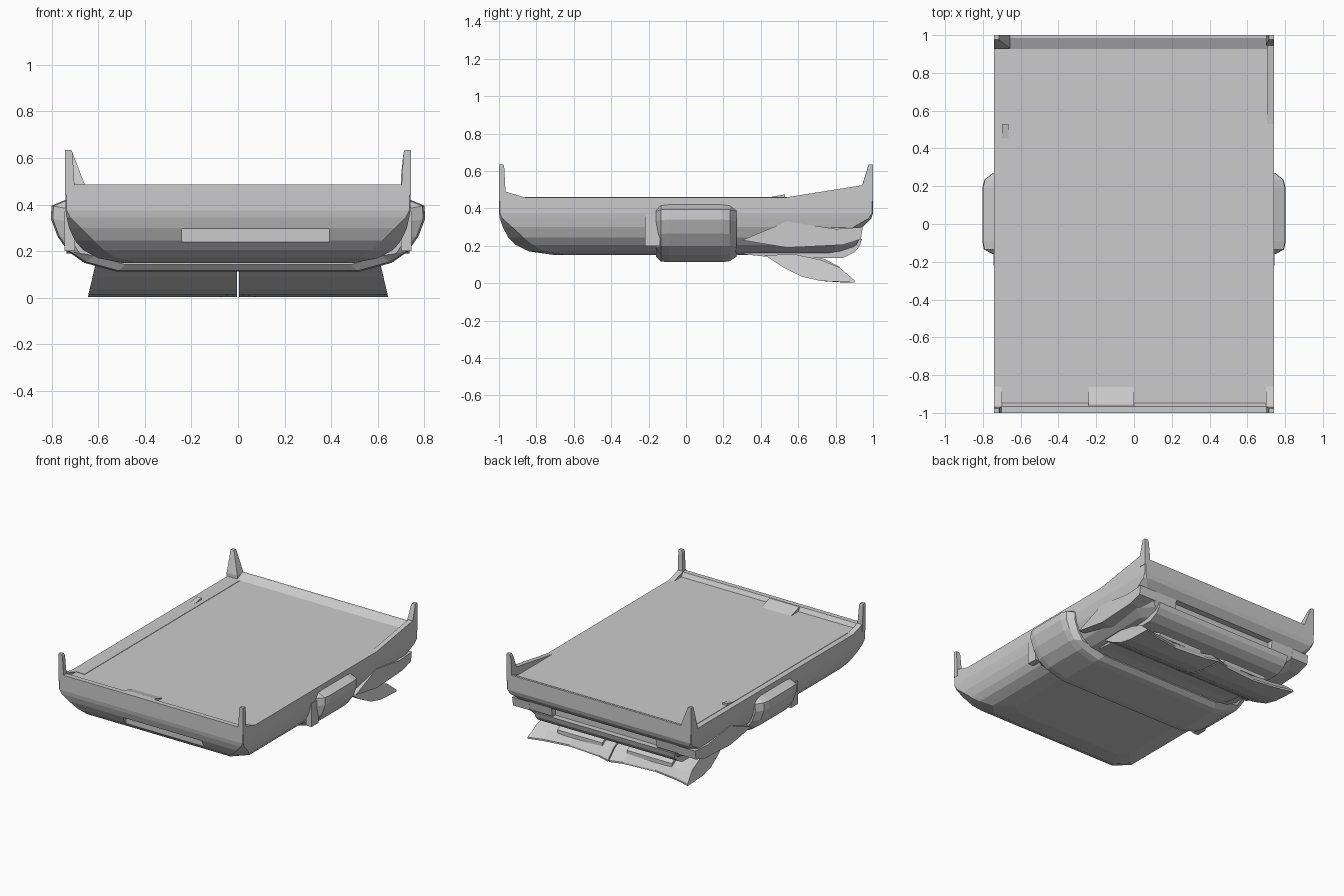
import bpy, bmesh
from mathutils import Vector

if "Cube" in bpy.data.objects:
    bpy.data.objects.remove(bpy.data.objects["Cube"])


def make(name, bm):
    bmesh.ops.recalc_face_normals(bm, faces=bm.faces)
    me = bpy.data.meshes.new(name)
    bm.to_mesh(me)
    bm.free()
    ob = bpy.data.objects.new(name, me)
    bpy.context.collection.objects.link(ob)
    return ob


def loft(name, rings):
    """Skin equal-length closed rings and cap both ends."""
    bm = bmesh.new()
    vs = [[bm.verts.new(p) for p in r] for r in rings]
    n = len(vs[0])
    for a, b in zip(vs, vs[1:]):
        for i in range(n):
            j = (i + 1) % n
            bm.faces.new((a[i], a[j], b[j], b[i]))
    bm.faces.new(vs[0])
    bm.faces.new(vs[-1])
    return make(name, bm)


def rect(x0, x1, y0, y1, z):
    return [(x0, y0, z), (x1, y0, z), (x1, y1, z), (x0, y1, z)]


def box(name, x0, x1, y0, y1, z0, z1):
    return loft(name, [rect(x0, x1, y0, y1, z0), rect(x0, x1, y0, y1, z1)])


def prism_x(name, pts, x0, x1):
    return loft(name, [[(x, y, z) for y, z in pts] for x in (x0, x1)])


def hull_ring(x, y0, y1, c, z):
    """Rectangle in plan with cut corners."""
    return [(-x + c, y0, z), (x - c, y0, z), (x, y0 + c, z), (x, y1 - c, z),
            (x - c, y1, z), (-x + c, y1, z), (-x, y1 - c, z), (-x, y0 + c, z)]


# Boat-shaped hull, stacked plan outlines from keel to deck
hull = loft("hull", [hull_ring(*r) for r in (
    (0.50, -0.70, 0.80, 0.06, 0.150),
    (0.60, -0.84, 0.86, 0.08, 0.170),
    (0.665, -0.91, 0.91, 0.09, 0.205),
    (0.70, -0.95, 0.935, 0.08, 0.245),
    (0.725, -0.98, 0.945, 0.05, 0.300),
    (0.735, -0.995, 0.99, 0.015, 0.345),
    (0.74, -1.0, 1.0, 0.005, 0.375),
    (0.74, -1.0, 1.0, 0.005, 0.458))])

# Recessed slots in the bow, stern and flanks
cutters = [
    box("bow_slot_cutter", -0.24, 0.39, -1.1, -0.945, 0.23, 0.295),
    box("stern_slot_cutter", -0.42, 0.42, 0.90, 1.1, 0.225, 0.30),
    box("keel_slot_cutter", -0.45, 0.45, 0.42, 0.70, 0.10, 0.18)]
for s in (-1, 1):
    cutters.append(box("flank_slot_cutter", min(s * 0.69, s * 0.9), max(s * 0.69, s * 0.9),
                       0.53, 0.90, 0.27, 0.295))
for c in cutters:
    m = hull.modifiers.new("cut", "BOOLEAN")
    m.operation = "DIFFERENCE"
    m.solver = "EXACT"
    m.object = c
    c.hide_render = True
    c.hide_set(True)

# Raised bow and stern rims with sloped inner faces
prism_x("bow_rim", [(-1, 0.44), (-1, 0.487), (-0.965, 0.487), (-0.945, 0.455)], -0.74, 0.74)
prism_x("stern_rim", [(1, 0.44), (1, 0.487), (0.985, 0.487), (0.92, 0.455)], -0.74, 0.74)
prism_x("bow_step", [(-0.97, 0.44), (-0.97, 0.485), (-0.95, 0.485), (-0.86, 0.457)], -0.24, 0.0)

# Rising bulwark on the right stern quarter
prism_x("stern_bulwark", [(0.53, 0.44), (0.53, 0.458), (0.95, 0.525), (1, 0.525), (1, 0.44)],
        0.705, 0.74)


# Corner posts with flared feet: (x side, y side, foot width, foot length, foot top)
def post(name, sx, sy, fx, fy, zf):
    def ring(wx, wy, z):
        x, y = sx * 0.742, sy * 1.0
        return [(x, y, z), (x - sx * wx, y, z), (x - sx * wx, y - sy * wy, z), (x, y - sy * wy, z)]
    loft(name, [ring(fx, fy, 0.44), ring(fx, fy, zf), ring(0.032, 0.028, 0.622),
                ring(0.026, 0.024, 0.635)])


post("bow_post_left", -1, -1, 0.04, 0.035, 0.49)
post("bow_post_right", 1, -1, 0.04, 0.035, 0.49)
post("stern_post_left", -1, 1, 0.085, 0.07, 0.485)
post("stern_post_right", 1, 1, 0.042, 0.055, 0.53)

# Gussets from bow posts down to the side rail
for s in (-1, 1):
    a, b = sorted((s * 0.74, s * 0.70))
    prism_x("bow_gusset", [(-0.98, 0.44), (-0.98, 0.49), (-0.965, 0.49), (-0.86, 0.458), (-0.86, 0.44)], a, b)

# Belt wrapped under the hull, ending in a pod on each flank
half = [(0.74, 0.42), (0.80, 0.395), (0.803, 0.34), (0.775, 0.265), (0.73, 0.20),
        (0.66, 0.15), (0.52, 0.112)]
belt = [(x, z) for x, z in half] + [(-x, z) for x, z in reversed(half)]


def belt_ring(y, k):
    return [(x * (1 - 0.07 * k), y, z + (0.03 if z < 0.2 else -0.01) * k) for x, z in belt]


loft("side_pod_belt", [belt_ring(-0.16, 1), belt_ring(-0.135, 0.15), belt_ring(-0.09, 0),
                       belt_ring(0.19, 0), belt_ring(0.235, 0.2), belt_ring(0.27, 1)])
# Raised plates around the pods
for s in (-1, 1):
    a, b = sorted((s * 0.70, s * 0.745))
    box("pod_bracket", a, b, -0.22, -0.14, 0.20, 0.37)

# Stern machinery housing above the fins
prism_x("stern_housing", [(0.30, 0.155), (0.50, 0.135), (0.84, 0.135), (0.90, 0.165),
                          (0.93, 0.20), (0.94, 0.235), (0.50, 0.235)], -0.56, 0.56)
for s in (-1, 1):
    a, b = sorted((s * 0.60, s * 0.735))
    prism_x("quarter_fairing", [(0.30, 0.23), (0.54, 0.19), (0.84, 0.205), (0.935, 0.235),
                                (0.945, 0.30), (0.80, 0.29), (0.54, 0.33)], a, b)


# Paired steering fins: lens sections lofted sideways, thick at both ends
def fin_ring(x, tail, top, dx):
    pts = [(0.42, 0.150), (0.52, 0.085), (0.62, 0.035), (0.72, 0.012), (tail, 0.004),
           (tail, 0.016), (0.82, top), (0.72, 0.125), (0.58, 0.155)]
    return [(x + dx * (0.15 - z) / 0.15, y, z) for y, z in pts]


for s, side in ((-1, "left"), (1, "right")):
    loft("steering_fin_" + side, [fin_ring(s * 0.004, 0.89, 0.085, 0),
                                  fin_ring(s * 0.10, 0.86, 0.065, 0),
                                  fin_ring(s * 0.34, 0.84, 0.055, 0),
                                  fin_ring(s * 0.52, 0.87, 0.07, s * 0.02),
                                  fin_ring(s * 0.61, 0.90, 0.085, s * 0.035)])
    # Raised plate on each fin
    a, b = sorted((s * 0.10, s * 0.46))
    prism_x("fin_plate", [(0.62, 0.10), (0.62, 0.15), (0.74, 0.13), (0.82, 0.088), (0.82, 0.06)], a, b)

# Low trim strips along the left deck edge
box("deck_edge_strip", -0.70, -0.63, -0.86, 0.92, 0.45, 0.461)
prism_x("deck_cleat", [(0.42, 0.455), (0.53, 0.475), (0.53, 0.455)], -0.70, -0.665)
